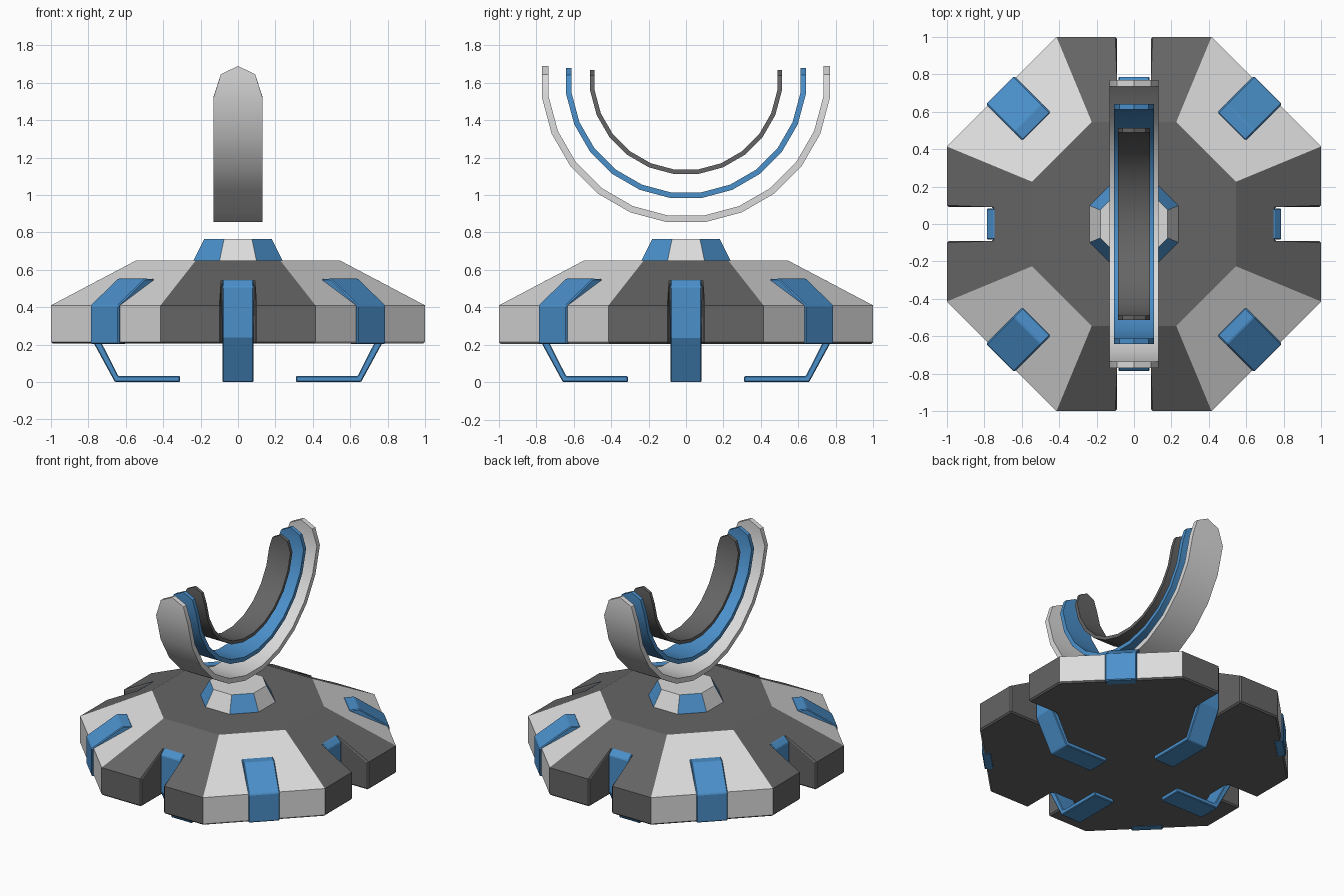
import bpy, bmesh, math
from mathutils import Matrix, Vector

if "Cube" in bpy.data.objects:
    bpy.data.objects.remove(bpy.data.objects["Cube"])


def material(name, rgb):
    m = bpy.data.materials.new(name)
    m.diffuse_color = (*rgb, 1)
    m.use_nodes = True
    m.node_tree.nodes["Principled BSDF"].inputs["Base Color"].default_value = m.diffuse_color
    return m


DARK = material("dark grey", (0.13, 0.13, 0.13))
LIGHT = material("light grey", (0.71, 0.71, 0.71))
BLUE = material("blue", (0.07, 0.28, 0.60))


def finish(bm, name, mats, bevel=0.0, limit=30):
    """Turn a bmesh into an object with optional bevelled edges."""
    bmesh.ops.recalc_face_normals(bm, faces=bm.faces)
    me = bpy.data.meshes.new(name)
    bm.to_mesh(me)
    bm.free()
    for m in mats:
        me.materials.append(m)
    ob = bpy.data.objects.new(name, me)
    bpy.context.collection.objects.link(ob)
    if bevel:
        add_bevel(ob, bevel, limit)
    return ob


def add_bevel(ob, width, limit):
    b = ob.modifiers.new("bevel", 'BEVEL')
    b.width = width
    b.segments = 1
    b.limit_method = 'ANGLE'
    b.angle_limit = math.radians(limit)


def octagon_stack(levels, diagonal_index, other_index):
    """Stacked octagons from (apothem, z) levels; side faces coloured by direction."""
    bm = bmesh.new()
    rings = []
    for a, z in levels:
        r = a / math.cos(math.pi / 8)
        rings.append([bm.verts.new((r * math.cos(t), r * math.sin(t), z))
                      for t in ((k - 0.5) * math.pi / 4 for k in range(8))])
    for lo, hi in zip(rings, rings[1:]):
        for k in range(8):
            j = (k + 1) % 8
            f = bm.faces.new((lo[k], lo[j], hi[j], hi[k]))
            f.material_index = diagonal_index if k % 2 else other_index
    for ring in (rings[0][::-1], rings[-1]):
        bm.faces.new(ring).material_index = 0
    return bm


def extrude_profile(profile, half_width, angle, name, mat, bevel):
    """Extrude an (r, z) outline sideways, then turn it about the z axis."""
    bm = bmesh.new()
    a, b = [[bm.verts.new((r, s * half_width, z)) for r, z in profile] for s in (-1, 1)]
    n = len(profile)
    for i in range(n):
        j = (i + 1) % n
        bm.faces.new((a[i], a[j], b[j], b[i]))
    bm.faces.new(a[::-1])
    bm.faces.new(b)
    bm.transform(Matrix.Rotation(angle, 4, 'Z'))
    return finish(bm, name, [mat], bevel)


# Octagonal base with light diagonal panels
base = finish(octagon_stack([(1, 0.205), (1, 0.41), (0.545, 0.65)], 1, 0),
              "base", [DARK, LIGHT])

# Slots through the four straight sides
bm = bmesh.new()
for k in range(4):
    rot = Matrix.Rotation(k * math.pi / 2, 4, 'Z')
    bmesh.ops.create_cube(bm, size=1, matrix=rot @ Matrix.Translation((0.95, 0, 0.4))
                          @ Matrix.Diagonal((0.4, 0.18, 1, 1)))
cutter = finish(bm, "slot_cutter", [DARK])
cutter.hide_render = True
cutter.hide_viewport = True
cut = base.modifiers.new("slots", 'BOOLEAN')
cut.operation = 'DIFFERENCE'
cut.solver = 'EXACT'
cut.object = cutter
dg = bpy.context.evaluated_depsgraph_get()
base_mesh = bpy.data.meshes.new_from_object(base.evaluated_get(dg))
base.modifiers.clear()
base.data = base_mesh
bpy.data.objects.remove(cutter)
add_bevel(base, 0.01, 70)

# Pedestal with blue diagonal sides
finish(octagon_stack([(0.24, 0.645), (0.18, 0.765)], 1, 0), "pedestal", [LIGHT, BLUE])

# Folded legs in the slots and clamps over the diagonal panels
LEG = [(0.74, 0.545), (0.75, 0.545), (0.787, 0.51), (0.787, 0.237), (0.658, 0.0),
       (0.31, 0.0), (0.31, 0.032), (0.64, 0.032), (0.74, 0.23)]
CLAMP = [(0.735, 0.55), (0.806, 0.553), (1.012, 0.41), (1.012, 0.203),
         (0.95, 0.203), (0.95, 0.40), (0.735, 0.50)]
for k in range(4):
    turn = k * math.pi / 2
    extrude_profile(LEG, 0.083, turn, f"leg_{k + 1}", BLUE, 0.006)
    extrude_profile(CLAMP, 0.106, turn + math.pi / 4, f"clamp_{k + 1}", BLUE, 0.006)


def arc(name, scale, mat):
    """Half-ring cradle with pointed ends, scaled about the ring centre."""
    def end(side):
        return [(side * 0.77, side * 0.735, 0.02, 0.092),
                (side * 0.77, side * 0.735, 0.065, 0.0)]
    rows = []
    for k in range(12):
        t = math.radians(-82.5 + 15 * k)
        s, c = math.sin(t), -math.cos(t)
        rows.append((0.777 * s, 0.741 * s, c, 0.13))
    rows = end(-1)[::-1] + rows + end(1)
    bm = bmesh.new()
    loops = []
    for i, (yo, yi, z, w) in enumerate(rows):
        zo, zi = (0.777 * z, 0.741 * z) if 2 <= i < 14 else (z, z)
        loops.append([bm.verts.new(Vector(p) * scale) for p in
                      ((-w, yo, zo), (w, yo, zo), (w, yi, zi), (-w, yi, zi))])
    for a, b in zip(loops, loops[1:]):
        for i in range(4):
            j = (i + 1) % 4
            bm.faces.new((a[i], a[j], b[j], b[i]))
    bmesh.ops.remove_doubles(bm, verts=bm.verts, dist=1e-4)
    bmesh.ops.translate(bm, verts=bm.verts, vec=(0, 0, 1.625))
    for f in bm.faces:
        f.smooth = True
    ob = finish(bm, name, [mat])
    ob.data.set_sharp_from_angle(angle=math.radians(30))


# Three nested floating arcs
arc("outer_arc", 1.0, LIGHT)
arc("middle_arc", 0.832, BLUE)
arc("inner_arc", 0.665, DARK)
